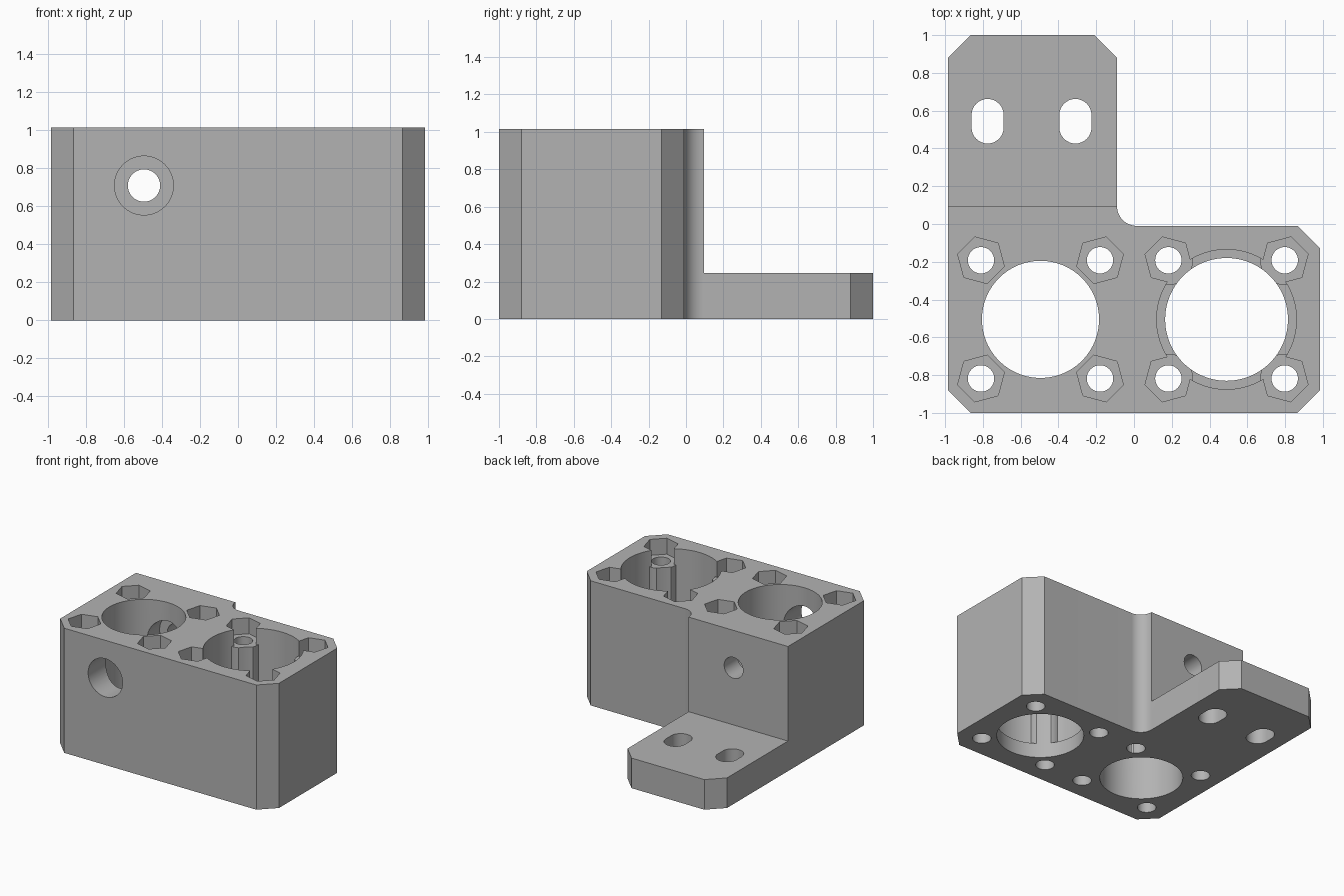
import bpy, bmesh, math
from mathutils import Matrix

cube = bpy.data.objects.get("Cube")
if cube:
    bpy.data.objects.remove(cube, do_unlink=True)

grey = bpy.data.materials.new("plain grey")
grey.use_nodes = True
grey.diffuse_color = (0.45, 0.45, 0.45, 1)
grey.node_tree.nodes["Principled BSDF"].inputs["Base Color"].default_value = grey.diffuse_color

X, FRONT, BACK = 0.985, -1.0, 1.0
TOP, FLANGE_TOP, CH = 1.015, 0.245, 0.12
STEP_X, WALL_Y, SHORT_Y = -0.09, 0.095, -0.01
BORE_Y = -0.505
LEFT, RIGHT = -0.495, 0.49      # bore centres along x
POCKET = TOP - 0.13             # floor of the nut pockets


def prism(name, outline, z0, z1):
    """Extrude a flat outline between two heights."""
    bm = bmesh.new()
    base = bm.faces.new([bm.verts.new((x, y, z0)) for x, y in outline])
    top = bmesh.ops.extrude_face_region(bm, geom=[base])["geom"]
    bmesh.ops.translate(bm, vec=(0, 0, z1 - z0),
                        verts=[v for v in top if isinstance(v, bmesh.types.BMVert)])
    bmesh.ops.recalc_face_normals(bm, faces=bm.faces)
    mesh = bpy.data.meshes.new(name)
    bm.to_mesh(mesh)
    bm.free()
    mesh.materials.append(grey)
    ob = bpy.data.objects.new(name, mesh)
    bpy.context.collection.objects.link(ob)
    return ob


def arc(cx, cy, r, start, end, n):
    angles = [math.radians(start + (end - start) * i / n) for i in range(n + 1)]
    return [(cx + r * math.cos(a), cy + r * math.sin(a)) for a in angles]


def disc(cx, cy, r, n=64, turn=0):
    return arc(cx, cy, r, turn, turn + 360, n)[:-1]


def combine(target, tool, operation="DIFFERENCE"):
    """Apply a boolean and discard the tool."""
    mod = target.modifiers.new("boolean", "BOOLEAN")
    mod.operation, mod.object, mod.solver = operation, tool, "EXACT"
    bpy.context.view_layer.objects.active = target
    bpy.ops.object.modifier_apply(modifier=mod.name)
    bpy.data.objects.remove(tool, do_unlink=True)


def cut(target, outline, z0=-0.1, z1=TOP + 0.1):
    combine(target, prism("cutter", outline, z0, z1))


def cut_along_y(target, r, z, y0, y1):
    tool = prism("cutter", disc(0, 0, r), -y1, -y0)
    tool.data.transform(Matrix.Translation((LEFT, 0, z)) @ Matrix.Rotation(math.pi / 2, 4, "X"))
    combine(target, tool)


# Main block and rear flange, sharing a rounded inner corner
front_edge = [(-X, FRONT + CH), (-X + CH, FRONT), (X - CH, FRONT), (X, FRONT + CH),
              (X, SHORT_Y - CH), (X - CH, SHORT_Y)]
radius = WALL_Y - SHORT_Y
fillet = arc(STEP_X + radius, WALL_Y, radius, 270, 180, 16)
block = prism("bearing_block", front_edge + fillet + [(-X, WALL_Y)], 0, TOP)
flange = prism("flange", front_edge + fillet + [
    (STEP_X, BACK - CH), (STEP_X - CH, BACK), (-X + CH, BACK), (-X, BACK - CH)], 0, FLANGE_TOP)
combine(block, flange, "UNION")

# Vertical bores; the right one has a wider seat above a bottom lip
cut(block, disc(LEFT, BORE_Y, 0.31, 96))
cut(block, disc(RIGHT, BORE_Y, 0.325, 96))
seat = prism("seat_cutter", disc(RIGHT, BORE_Y, 0.37, 96), 0.12, TOP + 0.1)

# Screw holes and hexagonal nut pockets around each bore
corners = [(sx, sy) for sx in (-1, 1) for sy in (-1, 1)]
for sx, sy in corners:
    boss = disc(RIGHT + sx * 0.308, BORE_Y + sy * 0.312, 0.13, 48)
    combine(seat, prism("boss", boss, 0, POCKET))
combine(block, seat)
for cx, pitch in ((LEFT, 0.315), (RIGHT, 0.308)):
    for sx, sy in corners:
        px, py = cx + sx * pitch, BORE_Y + sy * 0.313
        cut(block, disc(px, py, 0.128, 6, 45 if sx * sy < 0 else 135), POCKET)
        cut(block, disc(px, py, 0.07, 32))

# Flange slots
for cx in (-0.775, -0.31):
    cut(block, arc(cx, 0.577, 0.085, 0, 180, 16) + arc(cx, 0.511, 0.085, 180, 360, 16))

# Cross hole, wide from the front and narrow through the back wall
cut_along_y(block, 0.155, 0.71, FRONT - 0.1, -0.08)
cut_along_y(block, 0.085, 0.71, -0.3, WALL_Y + 0.1)

# Smooth the round walls, keep the machined edges sharp
bpy.ops.object.select_all(action="DESELECT")
block.select_set(True)
bpy.context.view_layer.objects.active = block
bpy.ops.object.shade_smooth_by_angle(angle=math.radians(25))
